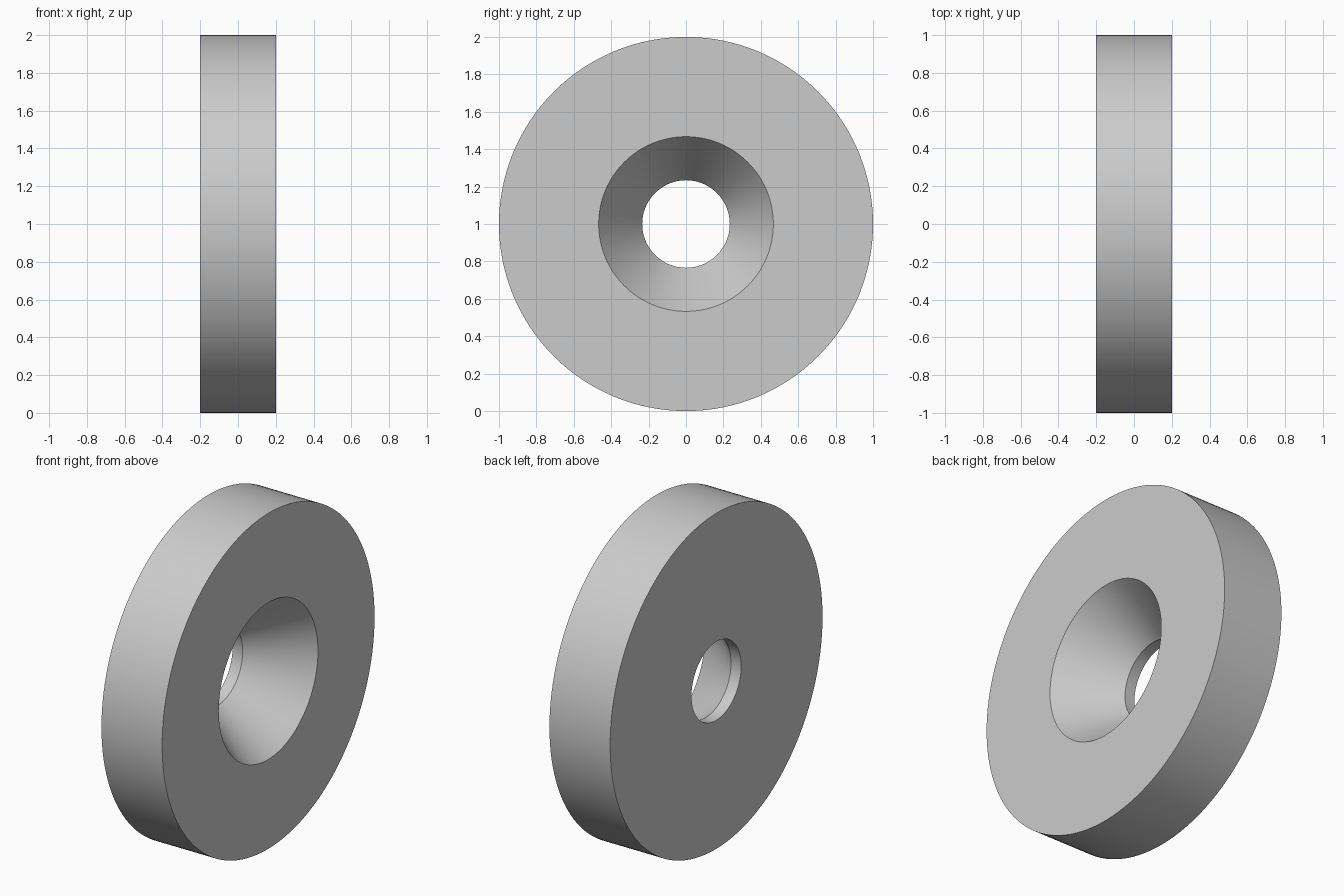
import bpy, bmesh, math

cube = bpy.data.objects.get("Cube")
if cube:
    bpy.data.objects.remove(cube, do_unlink=True)

OUTER, SINK, BORE = 1.0, 0.467, 0.234
HALF, STEP = 0.2, -0.133
SEGMENTS = 128

# Plain grey finish
grey = bpy.data.materials.new("light grey")
grey.use_nodes = True
colour = (0.6, 0.6, 0.6, 1)
grey.diffuse_color = colour
grey.node_tree.nodes["Principled BSDF"].inputs["Base Color"].default_value = colour

# Closed cross-section (x, radius), turned around the x axis
profile = [(-HALF, BORE), (-HALF, OUTER), (HALF, OUTER), (HALF, SINK), (STEP, BORE)]
bm = bmesh.new()
verts = [bm.verts.new((x, 0, r)) for x, r in profile]
edges = [bm.edges.new((v, verts[(i + 1) % len(verts)])) for i, v in enumerate(verts)]
bmesh.ops.spin(bm, geom=verts + edges, cent=(0, 0, 0), axis=(1, 0, 0),
               angle=math.tau, steps=SEGMENTS, use_merge=True)
bmesh.ops.remove_doubles(bm, verts=bm.verts, dist=1e-5)
bmesh.ops.recalc_face_normals(bm, faces=bm.faces)
bmesh.ops.translate(bm, verts=bm.verts, vec=(0, 0, OUTER))

# Countersunk washer
mesh = bpy.data.meshes.new("countersunk_washer")
bm.to_mesh(mesh)
bm.free()
mesh.materials.append(grey)
washer = bpy.data.objects.new("countersunk_washer", mesh)
bpy.context.collection.objects.link(washer)

# Smooth curved walls, crisp rims
bpy.ops.object.select_all(action="DESELECT")
washer.select_set(True)
bpy.context.view_layer.objects.active = washer
bpy.ops.object.shade_smooth_by_angle(angle=math.radians(30))
